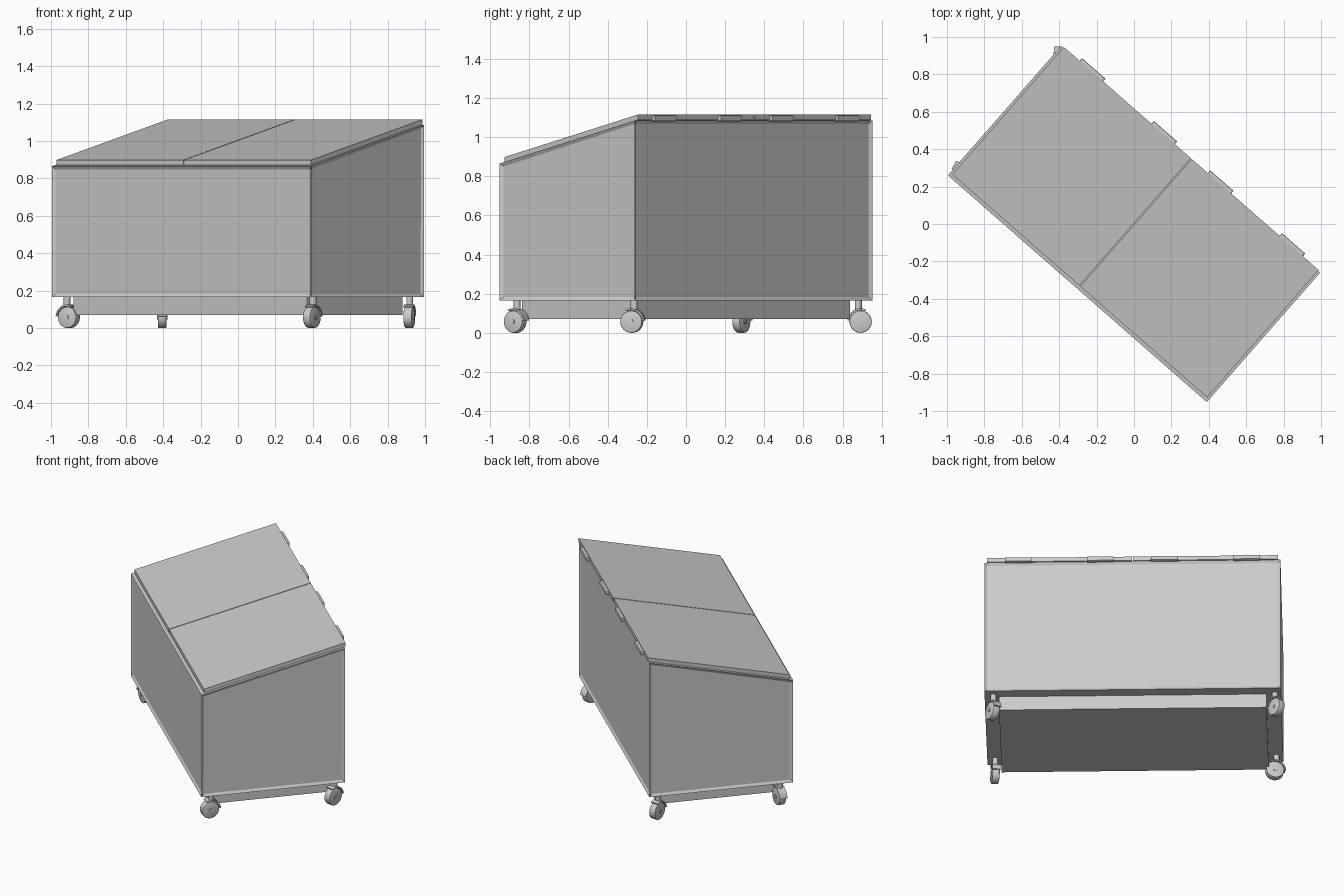
import bpy, bmesh, math
from mathutils import Matrix, Vector

if "Cube" in bpy.data.objects:
    bpy.data.objects.remove(bpy.data.objects["Cube"])

# Everything is laid out along local axes, then turned about z
TURN = Matrix.Rotation(math.radians(-41.2), 4, 'Z')


def finish(bm, name, matrix=TURN, smooth=False):
    bmesh.ops.recalc_face_normals(bm, faces=bm.faces)
    mesh = bpy.data.meshes.new(name)
    bm.to_mesh(mesh)
    bm.free()
    mesh.transform(matrix)
    obj = bpy.data.objects.new(name, mesh)
    bpy.context.collection.objects.link(obj)
    if smooth:
        bpy.ops.object.select_all(action='DESELECT')
        obj.select_set(True)
        bpy.context.view_layer.objects.active = obj
        bpy.ops.object.shade_smooth_by_angle(angle=math.radians(35))
    return obj


def prism(profile, x0, x1):
    """Extrude a (y, z) profile from x0 to x1."""
    bm = bmesh.new()
    face = bm.faces.new([bm.verts.new((x0, y, z)) for y, z in profile])
    res = bmesh.ops.extrude_face_region(bm, geom=[face])
    moved = [g for g in res['geom'] if isinstance(g, bmesh.types.BMVert)]
    bmesh.ops.translate(bm, verts=moved, vec=(x1 - x0, 0, 0))
    bmesh.ops.recalc_face_normals(bm, faces=bm.faces)
    return bm


def rect(y0, y1, z0, z1):
    return [(y0, z0), (y1, z0), (y1, z1), (y0, z1)]


def cylinder(radius, depth, matrix, sides=28):
    bm = bmesh.new()
    bmesh.ops.create_cone(bm, cap_ends=True, segments=sides, radius1=radius,
                          radius2=radius, depth=depth, matrix=matrix)
    return bm


# Sloped body with recessed panels on its four sides
bm = prism([(-.46, .165), (.46, .165), (.46, 1.085), (-.46, .865)], -.92, .92)
sides = [f for f in bm.faces if abs(f.normal.z) < .1]
bmesh.ops.inset_individual(bm, faces=sides, thickness=.024, depth=0)
for f in sides:
    bmesh.ops.translate(bm, verts=f.verts, vec=-f.normal * .01)
finish(bm, "body")

# Closed plinth below the body
finish(prism(rect(-.387, .387, .07, .17), -.83, .83), "plinth")

# Pair of sloping lids
LID = [(-.44, .872), (.465, 1.088), (.465, 1.115), (-.44, .898)]
for side, x0, x1 in (("left", -.905, -.003), ("right", .003, .905)):
    finish(prism(LID, x0, x1), side + "_lid")

# Hinges along the back edge
for i, x in enumerate((-.71, -.2, .2, .71)):
    bm = prism(rect(.455, .484, 1.08, 1.11), x - .083, x + .083)
    edges = [e for e in bm.edges
             if abs(e.verts[0].co.x - e.verts[1].co.x) > .1 or
             abs(e.verts[0].co.y - e.verts[1].co.y) > .01]
    bmesh.ops.bevel(bm, geom=edges, offset=.007, segments=2, affect='EDGES',
                    profile=.5)
    finish(bm, f"hinge_{i + 1}")


def caster(label, x, y, heading):
    """Swivel caster; the hood points along the heading angle (world)."""
    pos = TURN @ Vector((x, y, 0))
    place = Matrix.Translation(pos) @ Matrix.Rotation(math.radians(heading - 90), 4, 'Z')
    trail, zc = -.012, .057
    axle = Matrix.Translation((0, trail, zc)) @ Matrix.Rotation(math.pi / 2, 4, 'Y')
    # wheel
    bm = cylinder(.057, .046, axle, 32)
    caps = [f for f in bm.faces if len(f.verts) > 4]
    rims = list({e for f in caps for e in f.edges})
    bmesh.ops.bevel(bm, geom=rims, offset=.006, segments=2, affect='EDGES', profile=.5)
    finish(bm, label + "_wheel", place, True)
    finish(cylinder(.012, .056, axle, 16), label + "_axle", place, True)
    # curved hood over the wheel
    angles = [math.radians(5 + 10 * i) for i in range(12)]
    arc = [(trail + r * math.cos(a), zc + r * math.sin(a))
           for r, seq in ((.068, angles), (.059, angles[::-1])) for a in seq]
    finish(prism(arc, -.026, .026), label + "_hood", place, True)
    # stem up to the body
    finish(cylinder(.018, .055, Matrix.Translation((0, 0, .142)), 20),
           label + "_stem", place, True)


caster("front_left_caster", -.878, -.385, 150)
caster("front_right_caster", .87, -.385, 58)
caster("back_right_caster", .865, .405, 80)
caster("back_left_caster", -.885, .395, -90)
